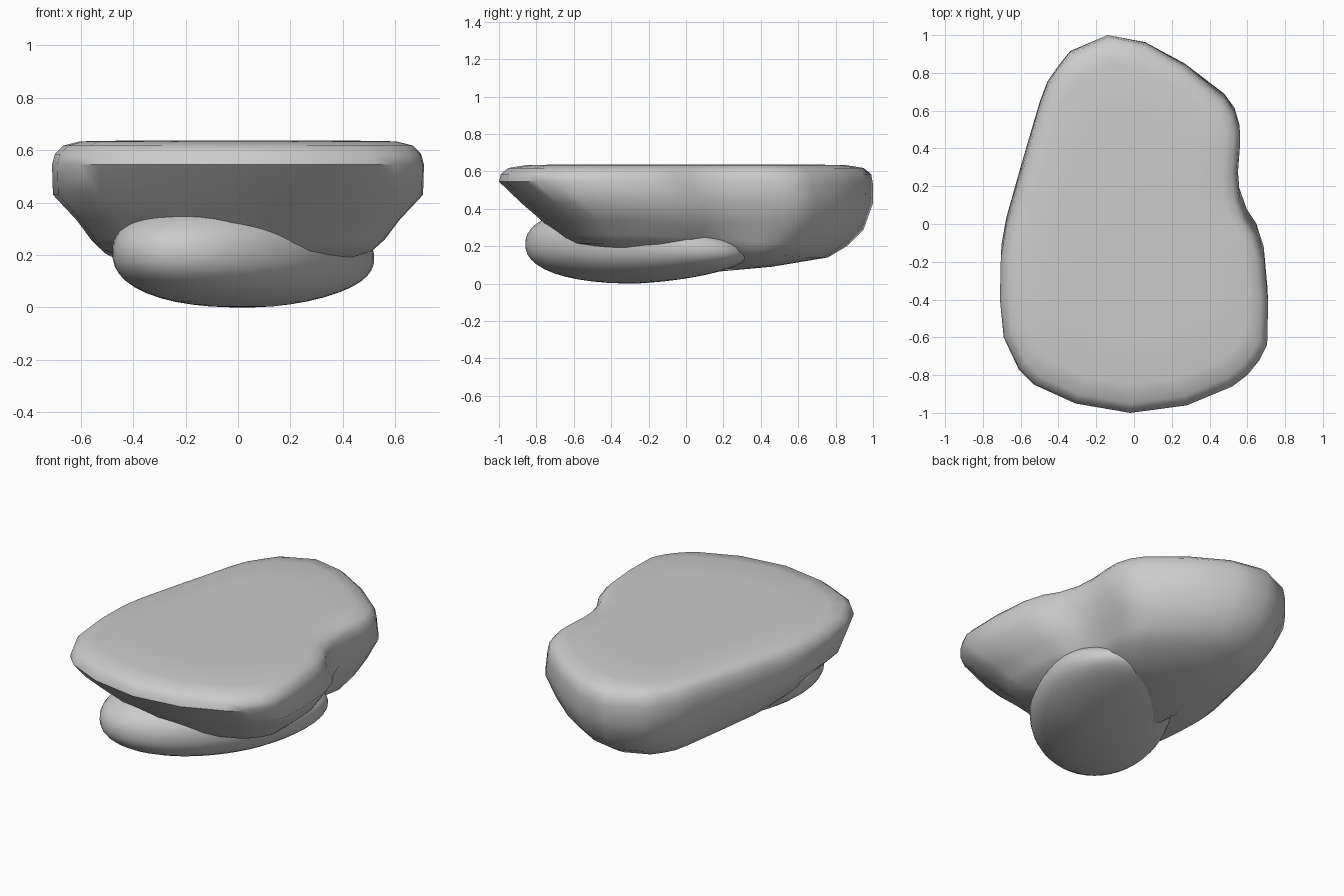
import bpy, bmesh, math

if "Cube" in bpy.data.objects:
    bpy.data.objects.remove(bpy.data.objects["Cube"])


def finish(name, bm, angle):
    bmesh.ops.recalc_face_normals(bm, faces=bm.faces)
    me = bpy.data.meshes.new(name)
    bm.to_mesh(me)
    bm.free()
    ob = bpy.data.objects.new(name, me)
    bpy.context.collection.objects.link(ob)
    bpy.ops.object.select_all(action='DESELECT')
    ob.select_set(True)
    bpy.context.view_layer.objects.active = ob
    bpy.ops.object.shade_smooth_by_angle(angle=math.radians(angle))
    return ob


# Plan outline of the widest rim
outline = [(-.14, 1), (.06, .96), (.27, .84), (.48, .67), (.535, .59), (.56, .5),
           (.56, .4), (.55, .27), (.56, .14), (.6, .02), (.65, -.06), (.69, -.19),
           (.71, -.42), (.705, -.64), (.665, -.72), (.6, -.8), (.52, -.86),
           (.28, -.96), (-.02, -1), (-.31, -.95), (-.53, -.85), (-.61, -.77),
           (-.69, -.6), (-.71, -.4), (-.705, -.18), (-.68, -.03), (-.6, .27),
           (-.5, .63), (-.46, .74), (-.4, .83), (-.34, .91)]

# Body levels: x scale, y scale, y shift, z at front, z at back
levels = [(.40, .38, .08, .14, .09),
          (.72, .70, .06, .215, .14),
          (.79, .775, .085, .26, .20),
          (.87, .86, .09, .335, .29),
          (.995, .94, .06, .43, .43),
          (1.0, 1.0, 0, .545, .53),
          (.985, .99, 0, .585, .585),
          (.94, .95, 0, .618, .618),
          (.85, .85, 0, .634, .634),
          (.6, .6, 0, .637, .637)]
bm = bmesh.new()
rings = []
for sx, sy, dy, zf, zb in levels:
    ring = []
    for x, y in outline:
        t = min(max((y + .3) / 1.1, 0), 1)      # front half stays high, back drops
        z = zf + (zb - zf) * t
        ring.append(bm.verts.new((x * sx, y * sy + dy, z)))
    rings.append(ring)
n = len(outline)
for a, b in zip(rings, rings[1:]):
    for i in range(n):
        j = (i + 1) % n
        bm.faces.new((a[i], a[j], b[j], b[i]))
for ring, co in ((rings[0], (-.18, .02, .05)), (rings[-1], (0, 0, .637))):
    c = bm.verts.new(co)
    for i in range(n):
        bm.faces.new((ring[i], ring[(i + 1) % n], c))
finish("body_shell", bm, 50)

# Rounded pad below: an oval lying diagonally, thinning towards the back right
bm = bmesh.new()
bmesh.ops.create_uvsphere(bm, u_segments=48, v_segments=24, radius=1)
for v in bm.verts:
    x, y, z = v.co
    k = (math.hypot(x, y) ** 2.3 + abs(z) ** 2.3) ** (-1 / 2.3)
    x, y, z = x * k, y * k, z * k
    py = .27 * x + .53 * y
    back = max(py, 0) / .6
    v.co = (.02 + .5 * x, -.265 + py,
            .21 - .05 * back + z * (.21 if z < 0 else .215) * (1 - .4 * back))
low = min(v.co.z for v in bm.verts)
for v in bm.verts:
    v.co.z -= low
finish("lower_pad", bm, 60)
